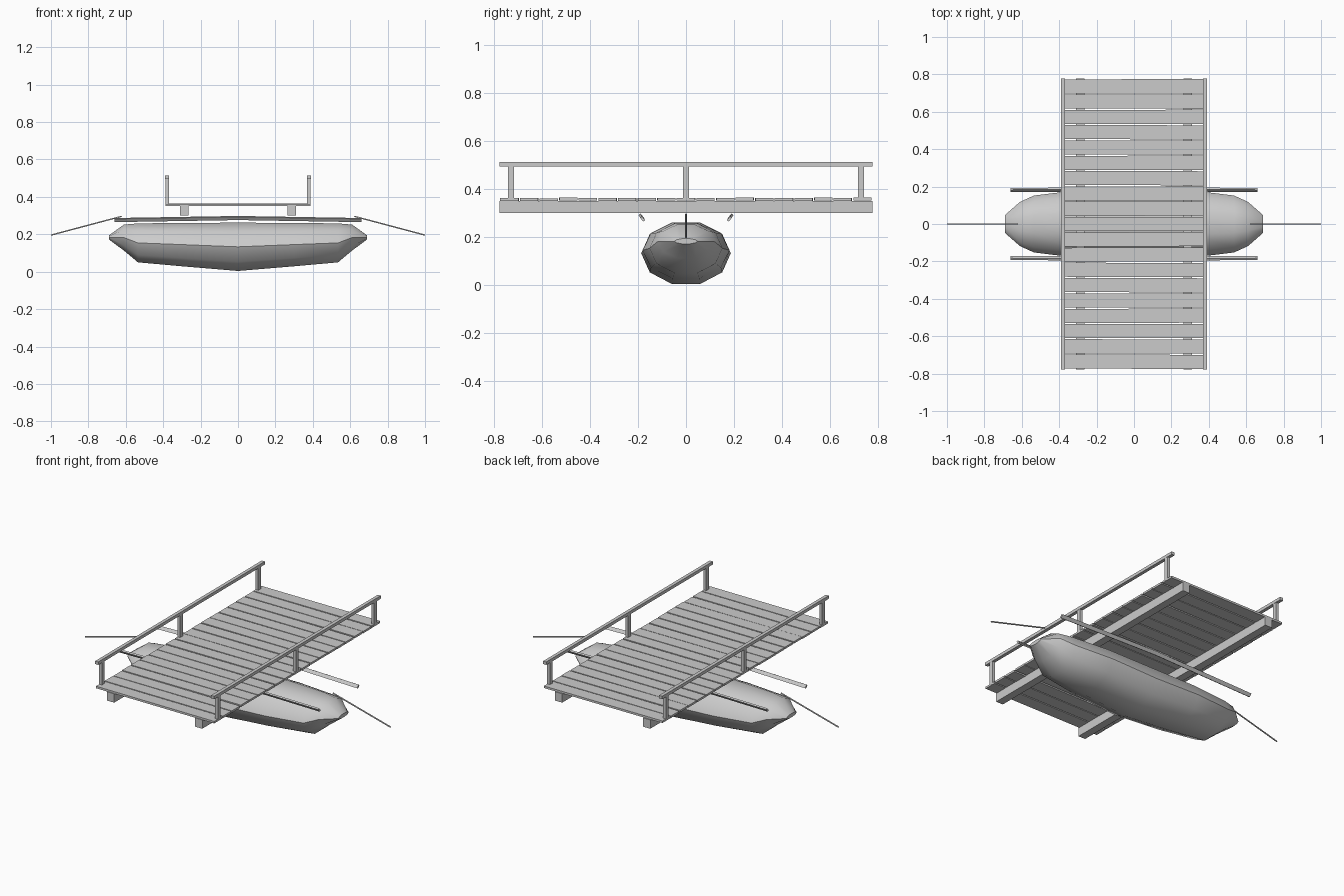
import bpy, math, random
from mathutils import Vector

if "Cube" in bpy.data.objects:
    bpy.data.objects.remove(bpy.data.objects["Cube"])

random.seed(4)


def mesh_object(name, verts, faces, smooth=None):
    me = bpy.data.meshes.new(name)
    me.from_pydata(verts, [], faces)
    me.update()
    ob = bpy.data.objects.new(name, me)
    bpy.context.collection.objects.link(ob)
    if smooth:
        bpy.ops.object.select_all(action='DESELECT')
        ob.select_set(True)
        bpy.context.view_layer.objects.active = ob
        bpy.ops.object.shade_smooth_by_angle(angle=math.radians(smooth))
    return ob


def loft(name, rings, smooth=None):
    n = len(rings[0])
    verts = [p for r in rings for p in r]
    faces = [(k * n + i, k * n + (i + 1) % n, (k + 1) * n + (i + 1) % n, (k + 1) * n + i)
             for k in range(len(rings) - 1) for i in range(n)]
    faces.append(tuple(reversed(range(n))))
    faces.append(tuple(range((len(rings) - 1) * n, len(rings) * n)))
    return mesh_object(name, verts, faces, smooth)


def box(name, centre, size, rot_z=0):
    x, y, z = (s / 2 for s in size)
    rings = [[(sx * x, -y, -z), (sx * x, y, -z), (sx * x, y, z), (sx * x, -y, z)]
             for sx in (-1, 1)]
    ob = loft(name, rings)
    ob.location = centre
    ob.rotation_euler.z = rot_z
    return ob


# Hull: ten-sided sections (x, half width, bottom z, top z), mirrored fore and aft
half = [(0, .187, .004, .262), (.3, .181, .029, .261), (.535, .152, .050, .258),
        (.61, .118, .113, .252), (.69, .048, .172, .194)]
stations = [(-x, w, b, t) for x, w, b, t in reversed(half[1:])] + half
rings = []
for x, w, b, t in stations:
    rings.append([(x, w * math.cos(i * math.tau / 10),
                   (b + t) / 2 + (t - b) / 2 / .951 * math.sin(i * math.tau / 10))
                  for i in range(10)])
loft("hull", rings, 40)

# Gunwale strips, slightly arched and leaning outward
for s in (-1, 1):
    rings = []
    for x, y, z in ((-.66, .181, .276), (0, .187, .287), (.66, .181, .276)):
        rings.append([(x, s * (y + dy), z + dz) for dy, dz in
                      ((-.011, -.006), (-.002, -.011), (.011, .006), (.002, .011))][::s])
    loft("gunwale_strip", rings)

# Mooring ropes at both ends
for s in (-1, 1):
    a, b = Vector((s * .622, 0, .296)), Vector((s * .999, 0, .196))
    d = (b - a).normalized()
    side = Vector((0, 1, 0))
    up = d.cross(side)
    loft("mooring_rope",
         [[p + .004 * (math.cos(i * math.tau / 6) * side + math.sin(i * math.tau / 6) * up)
           for i in range(6)] for p in (a, b)], 60)

# Bearer beams, handrails and rail posts on both sides
for s in (-1, 1):
    box("bearer_beam", (s * .288, 0, .326), (.046, 1.556, .052))
    box("handrail", (s * .379, 0, .504), (.02, 1.556, .018))
    for y in (-.73, 0, .73):
        box("rail_post", (s * .379, y, .427), (.018, .025, .146))

# Deck planks with small irregularities
count, pitch = 19, .0818
for i in range(count):
    y = (i - (count - 1) / 2) * pitch
    box("deck_plank", (0, y, .3575 + random.uniform(-.0015, .0015)),
        (.775, .0755, .012), random.uniform(-.004, .004))
